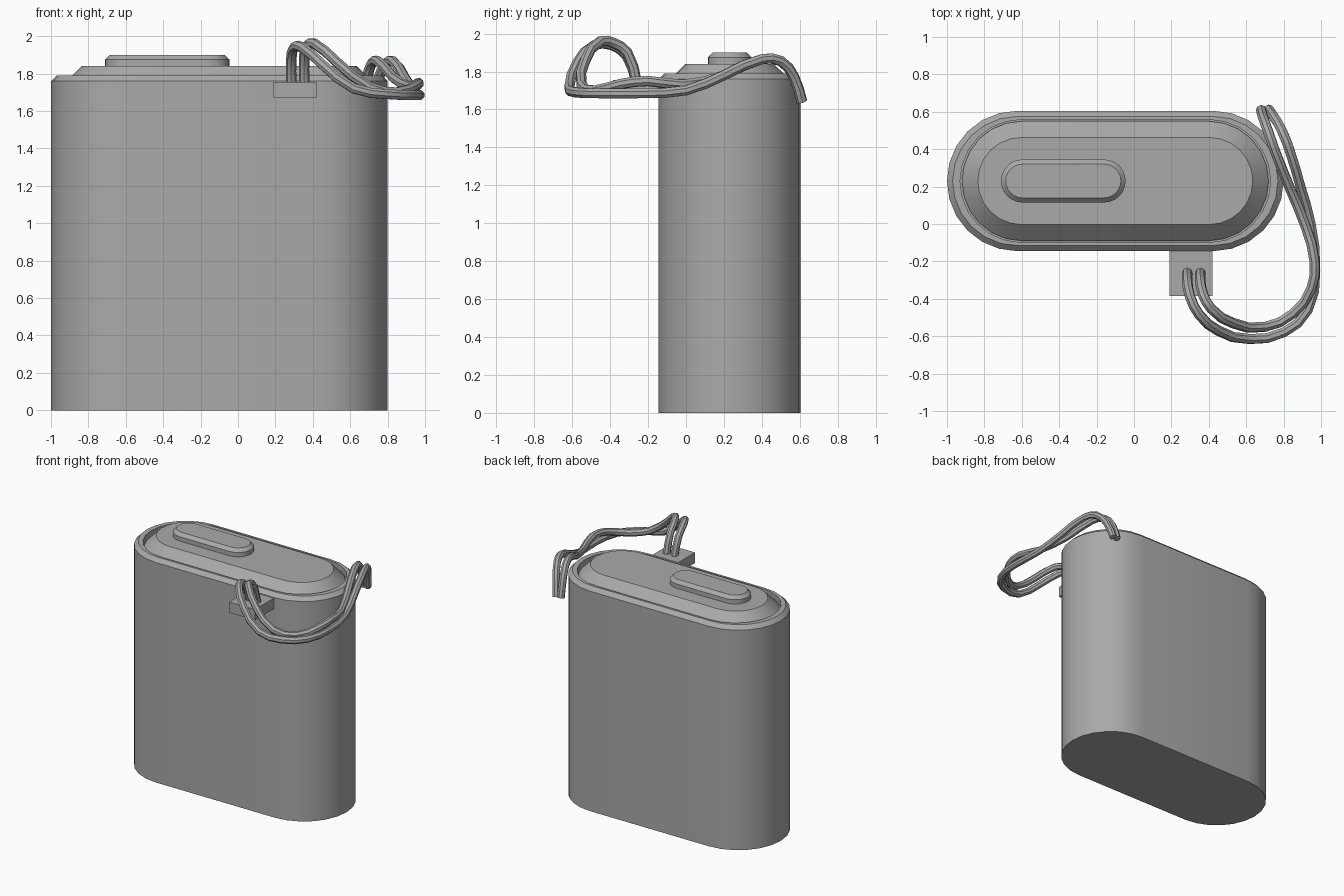
import bpy, bmesh, math

if "Cube" in bpy.data.objects:
    bpy.data.objects.remove(bpy.data.objects["Cube"])

grey = bpy.data.materials.new("plain grey")
grey.use_nodes = True
grey.diffuse_color = (0.4, 0.4, 0.4, 1)
grey.node_tree.nodes["Principled BSDF"].inputs["Base Color"].default_value = (0.4, 0.4, 0.4, 1)


def select_only(ob):
    bpy.ops.object.select_all(action='DESELECT')
    ob.select_set(True)
    bpy.context.view_layer.objects.active = ob


def finish(ob):
    ob.data.materials.clear()
    ob.data.materials.append(grey)
    select_only(ob)
    bpy.ops.object.shade_smooth_by_angle(angle=math.radians(30))


def outline(hx, hy, steps=12):
    """Rounded-end outline with half length hx and half width hy."""
    pts = []
    for side in (1, -1):
        for i in range(steps + 1):
            a = -math.pi / 2 + math.pi * i / steps
            pts.append((side * (hx - hy + hy * math.cos(a)), side * hy * math.sin(a)))
    return pts


def stacked(name, cx, cy, rings):
    """Bridge rounded outlines (half length, half width, height) into a closed solid."""
    bm = bmesh.new()
    loops = [[bm.verts.new((cx + x, cy + y, z)) for x, y in outline(hx, hy)]
             for hx, hy, z in rings]
    n = len(loops[0])
    for low, high in zip(loops, loops[1:]):
        for i in range(n):
            j = (i + 1) % n
            bm.faces.new((low[i], low[j], high[j], high[i]))
    bm.faces.new(list(reversed(loops[0])))
    bm.faces.new(loops[-1])
    bmesh.ops.recalc_face_normals(bm, faces=bm.faces)
    mesh = bpy.data.meshes.new(name)
    bm.to_mesh(mesh)
    bm.free()
    ob = bpy.data.objects.new(name, mesh)
    bpy.context.collection.objects.link(ob)
    finish(ob)


# Tall case with a chamfered rim and a recessed ledge
stacked("case", -0.1, 0.23, [
    (0.9, 0.375, 0), (0.9, 0.375, 1.76), (0.87, 0.345, 1.79),
    (0.83, 0.328, 1.79), (0.83, 0.328, 1.74)])

# Sloped lid set inside the rim
stacked("lid", -0.1, 0.23, [
    (0.82, 0.32, 1.735), (0.82, 0.32, 1.755), (0.735, 0.233, 1.84)])

# Raised button on the lid
stacked("lid_button", -0.378, 0.23, [
    (0.333, 0.115, 1.835), (0.333, 0.115, 1.875), (0.308, 0.09, 1.9)])

# Small block on the front that holds the cords
bpy.ops.mesh.primitive_cube_add(size=1, location=(0.305, -0.26, 1.712))
block = bpy.context.object
block.name = "cord_block"
block.scale = (0.23, 0.25, 0.085)
bpy.ops.object.transform_apply(location=False, rotation=False, scale=True)
finish(block)


def cord(name, path):
    """Round cord swept along a smooth path."""
    curve = bpy.data.curves.new(name, 'CURVE')
    curve.dimensions = '3D'
    curve.bevel_depth = 0.028
    curve.bevel_resolution = 2
    curve.resolution_u = 2
    curve.use_fill_caps = True
    spline = curve.splines.new('BEZIER')
    spline.bezier_points.add(len(path) - 1)
    for p, co in zip(spline.bezier_points, path):
        p.co = co
        p.handle_left_type = p.handle_right_type = 'AUTO'
    ob = bpy.data.objects.new(name, curve)
    bpy.context.collection.objects.link(ob)
    select_only(ob)
    bpy.ops.object.convert(target='MESH')
    finish(bpy.context.object)


# Two cords looping from the block round the side to the back
cord("outer_cord", [
    (0.285, -0.26, 1.74), (0.285, -0.31, 1.88), (0.3, -0.39, 1.94),
    (0.345, -0.48, 1.94), (0.45, -0.57, 1.85), (0.62, -0.615, 1.72),
    (0.8, -0.58, 1.69), (0.93, -0.46, 1.685), (0.97, -0.25, 1.685),
    (0.945, 0.0, 1.7), (0.89, 0.2, 1.78), (0.83, 0.4, 1.865),
    (0.79, 0.5, 1.855), (0.75, 0.57, 1.77), (0.72, 0.612, 1.64)])
cord("inner_cord", [
    (0.355, -0.26, 1.74), (0.355, -0.31, 1.9), (0.37, -0.38, 1.95),
    (0.41, -0.45, 1.96), (0.53, -0.53, 1.86), (0.7, -0.55, 1.73),
    (0.85, -0.48, 1.7), (0.95, -0.34, 1.735), (0.965, -0.2, 1.75),
    (0.92, -0.02, 1.73), (0.83, 0.2, 1.78), (0.75, 0.4, 1.865),
    (0.715, 0.5, 1.855), (0.69, 0.57, 1.77), (0.68, 0.61, 1.64)])
